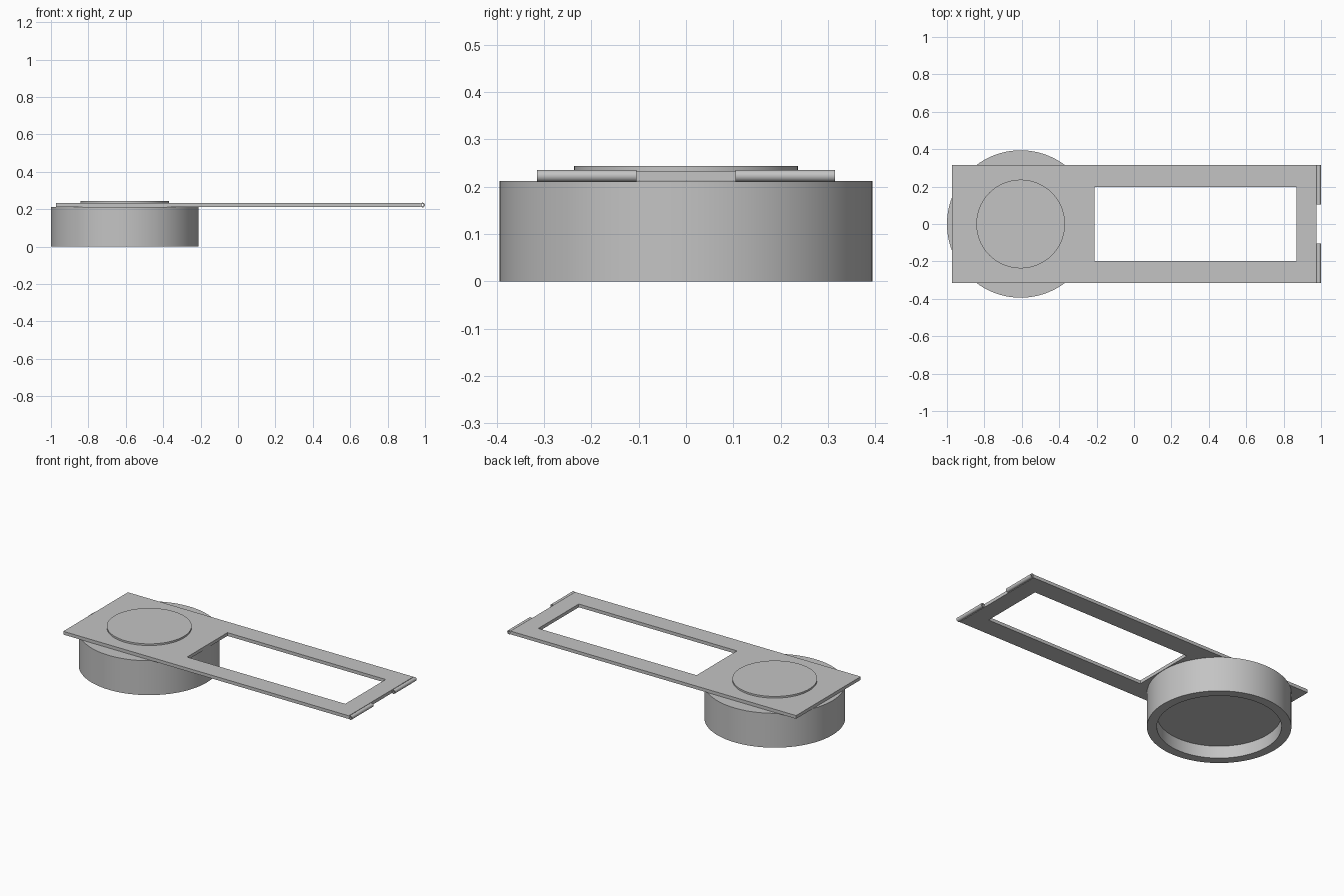
import bpy, bmesh, math
from mathutils import Matrix

if "Cube" in bpy.data.objects:
    bpy.data.objects.remove(bpy.data.objects["Cube"])

grey = bpy.data.materials.new("plain_grey")
grey.use_nodes = True
colour = (0.55, 0.55, 0.55, 1)
grey.diffuse_color = colour
grey.node_tree.nodes["Principled BSDF"].inputs["Base Color"].default_value = colour


def finish(bm, name):
    bmesh.ops.remove_doubles(bm, verts=bm.verts, dist=1e-5)
    bmesh.ops.recalc_face_normals(bm, faces=bm.faces)
    mesh = bpy.data.meshes.new(name)
    bm.to_mesh(mesh)
    bm.free()
    mesh.materials.append(grey)
    obj = bpy.data.objects.new(name, mesh)
    bpy.context.collection.objects.link(obj)
    bpy.ops.object.select_all(action="DESELECT")
    obj.select_set(True)
    bpy.context.view_layer.objects.active = obj
    bpy.ops.object.shade_smooth_by_angle(angle=math.radians(30))
    return obj


def lathe(name, profile, matrix, steps, closed=False):
    """Spin a (radius, height) profile around the local z axis."""
    bm = bmesh.new()
    verts = [bm.verts.new((r, 0, z)) for r, z in profile]
    pairs = list(zip(verts, verts[1:]))
    if closed:
        pairs.append((verts[-1], verts[0]))
    edges = [bm.edges.new(p) for p in pairs]
    bmesh.ops.spin(bm, geom=verts + edges, cent=(0, 0, 0), axis=(0, 0, 1),
                   angle=math.tau, steps=steps, use_merge=True)
    bm.transform(matrix)
    return finish(bm, name)


def rectangle(bm, x0, x1, y, z):
    return [bm.verts.new((a, b, z)) for a, b in ((x0, -y), (x1, -y), (x1, y), (x0, y))]


# Round base, hollowed from below, and the low disc over it
centre = Matrix.Translation((-0.606, 0, 0))
OUTER, INNER, TOP, FLOOR = 0.394, 0.34, 0.212, 0.075
lathe("round_base", [(0, FLOOR), (INNER, FLOOR), (INNER, 0), (OUTER, 0),
                     (OUTER, TOP), (0, TOP)], centre, 96)
lathe("raised_disc", [(0, 0.22), (0.237, 0.22), (0.237, 0.243), (0, 0.243)], centre, 96)

# Flat arm with a long rectangular window
bm = bmesh.new()
outer = rectangle(bm, -0.972, 0.977, 0.315, 0.2125)
inner = rectangle(bm, -0.21, 0.87, 0.197, 0.2125)
faces = [bm.faces.new((outer[i], outer[i - 3], inner[i - 3], inner[i])) for i in range(4)]
ext = bmesh.ops.extrude_face_region(bm, geom=faces, use_keep_orig=True)
bmesh.ops.translate(bm, vec=(0, 0, 0.02),
                    verts=[v for v in ext["geom"] if isinstance(v, bmesh.types.BMVert)])
finish(bm, "window_arm")

# Pair of hinge tubes on the arm's end
for side, name in ((1, "back_hinge_tube"), (-1, "front_hinge_tube")):
    place = Matrix.Translation((0.987, side * 0.21, 0.2225)) @ Matrix.Rotation(math.pi / 2, 4, "X")
    lathe(name, [(0.006, -0.105), (0.0125, -0.105), (0.0125, 0.105), (0.006, 0.105)],
          place, 32, closed=True)
